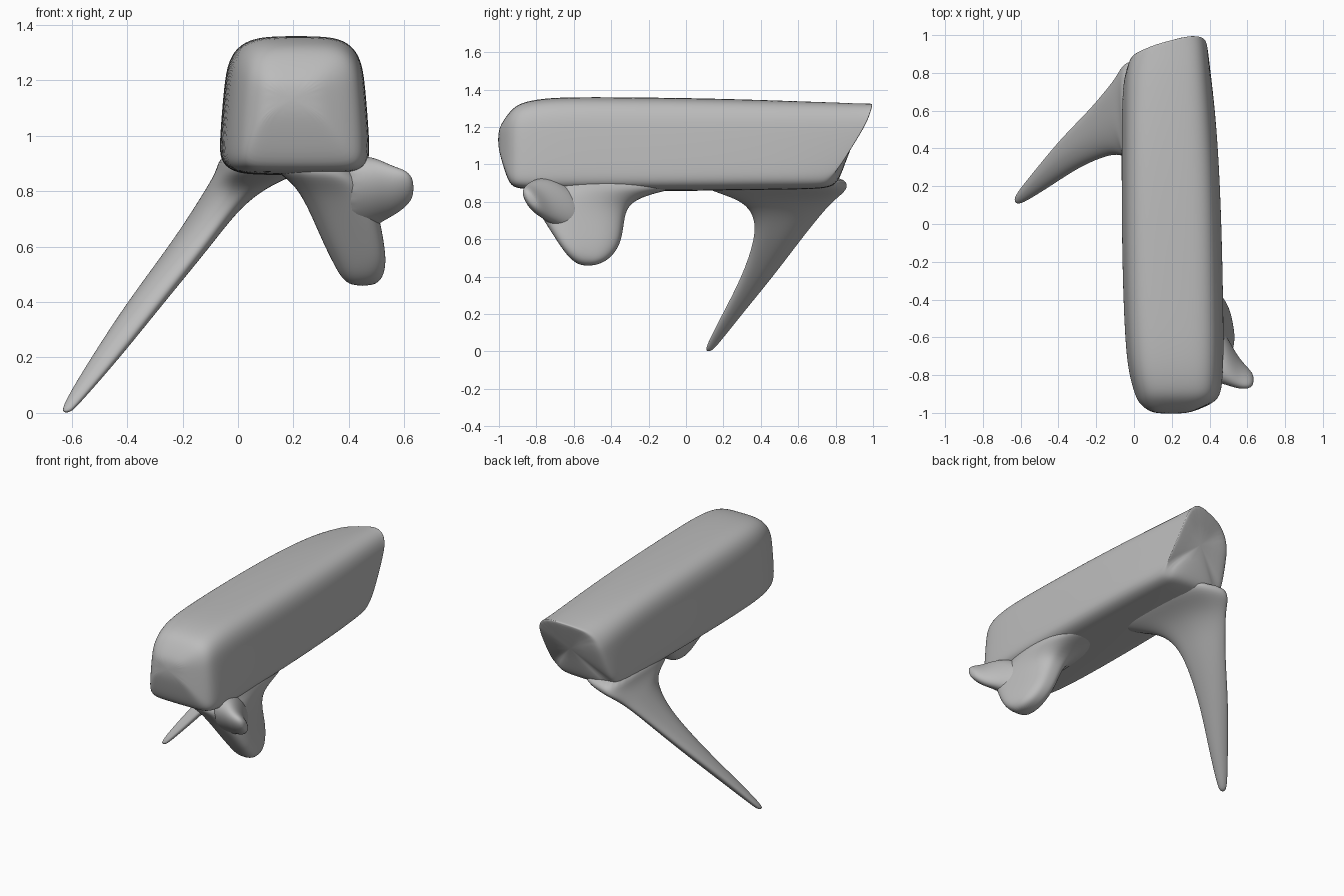
import bpy, bmesh
from math import cos, sin, pi, copysign

old = bpy.data.objects.get("Cube")
if old:
    bpy.data.objects.remove(old, do_unlink=True)

grey = bpy.data.materials.new("plain grey")
grey.use_nodes = True
grey.diffuse_color = (0.5, 0.5, 0.5, 1)
grey.node_tree.nodes["Principled BSDF"].inputs["Base Color"].default_value = (0.5, 0.5, 0.5, 1)


def loft(name, rings):
    """Skin a list of equal point rings, cap both ends and smooth the result."""
    bm = bmesh.new()
    rows = [[bm.verts.new(p) for p in ring] for ring in rings]
    n = len(rows[0])
    for a, b in zip(rows, rows[1:]):
        for i in range(n):
            j = (i + 1) % n
            bm.faces.new((a[i], a[j], b[j], b[i]))
    bm.faces.new(rows[0])
    bm.faces.new(rows[-1])
    bmesh.ops.recalc_face_normals(bm, faces=bm.faces)
    for f in bm.faces:
        f.smooth = True
    mesh = bpy.data.meshes.new(name)
    bm.to_mesh(mesh)
    bm.free()
    mesh.materials.append(grey)
    obj = bpy.data.objects.new(name, mesh)
    bpy.context.collection.objects.link(obj)
    sub = obj.modifiers.new("smooth", "SUBSURF")
    sub.levels = sub.render_levels = 2
    return obj


def unit_ring(power, n=24):
    """Rounded square outline; a higher power gives squarer corners."""
    out = []
    for i in range(n):
        c, s = cos(2 * pi * (i + 0.5) / n), sin(2 * pi * (i + 0.5) / n)
        out.append((copysign(abs(c) ** (2 / power), c), copysign(abs(s) ** (2 / power), s)))
    return out


def body_ring(y, x0, x1, z0, z1, belly=0.0, rake=0.0):
    """Upright section, narrower at the top, with a swollen underside.
    Rake from 0 to 1 pulls all but the top left corner forward."""
    ring = []
    for (u, v), (ur, vr) in zip(unit_ring(7), unit_ring(4)):
        if v > 0:
            u, v = ur, vr
        right, left = (1 - u) / 2, (1 + u) / 2
        low, high = (1 - v) / 2, (1 + v) / 2
        x = (x0 + x1) / 2 + u * (x1 - x0) / 2 * (0.95 - 0.07 * v)
        z = (z0 + z1) / 2 + v * (z1 - z0) / 2
        z -= belly * (1 - u * u) * low ** 4 + 0.07 * rake * right ** 2 * high
        back = rake * (0.13 * low ** 2.5 + 0.1 * right ** 2 + 0.13 * left ** 3 * low)
        ring.append((x, y - back, z))
    return ring


def level_ring(x0, x1, y0, y1, z, tilt=0.0, power=2.3, taper=0.0):
    """Level section filling the given extents; tilt pulls it to the diagonal,
    taper narrows its back."""
    ring = []
    k = 1 / (1 + tilt * tilt) ** 0.5
    for u, v in unit_ring(power):
        u *= 1 - taper * (1 + v) / 2
        ring.append(((x0 + x1) / 2 + (u + tilt * v) * k * (x1 - x0) / 2,
                     (y0 + y1) / 2 + (v + tilt * u) * k * (y1 - y0) / 2, z))
    return ring


# Long rounded block with a blunt nose and a raked back end
loft("body", [
    body_ring(-1.005, 0.11, 0.28, 1.09, 1.18),
    body_ring(-0.98, 0.06, 0.35, 1.0, 1.23),
    body_ring(-0.945, 0.02, 0.43, 0.89, 1.28),
    body_ring(-0.90, 0.0, 0.465, 0.87, 1.325),
    body_ring(-0.80, -0.03, 0.475, 0.865, 1.35),
    body_ring(-0.65, -0.05, 0.48, 0.865, 1.362, 0.01),
    body_ring(-0.3, -0.065, 0.475, 0.87, 1.36, 0.02),
    body_ring(0.1, -0.07, 0.465, 0.875, 1.355, 0.025),
    body_ring(0.5, -0.07, 0.445, 0.88, 1.345, 0.025, 0.1),
    body_ring(0.82, -0.065, 0.42, 0.88, 1.338, 0.02, 0.55),
    body_ring(0.96, -0.05, 0.41, 0.88, 1.335, 0.0, 0.95),
    body_ring(1.0, -0.03, 0.405, 0.90, 1.335, 0.0, 1.0),
    body_ring(1.008, 0.02, 0.402, 0.95, 1.333, 0.0, 0.9),
])

# Thin spike that flares into the underside near the back
loft("leg", [
    level_ring(-0.635, -0.605, 0.105, 0.135, 0.0),
    level_ring(-0.63, -0.57, 0.11, 0.17, 0.035, -0.05),
    level_ring(-0.53, -0.425, 0.195, 0.30, 0.2, -0.1),
    level_ring(-0.40, -0.265, 0.30, 0.465, 0.4, -0.15),
    level_ring(-0.25, -0.10, 0.37, 0.615, 0.6, -0.2),
    level_ring(-0.17, -0.01, 0.37, 0.71, 0.72, -0.25),
    level_ring(-0.12, 0.08, 0.31, 0.78, 0.80, -0.25),
    level_ring(-0.09, 0.17, 0.19, 0.83, 0.845, -0.2, 3),
    level_ring(-0.07, 0.26, 0.08, 0.86, 0.885, -0.15, 3.5),
    level_ring(-0.055, 0.26, 0.15, 0.83, 0.95, -0.1, 3.5),
])

# Rounded grip under the front, flat in front and narrow behind
loft("grip", [
    level_ring(0.41, 0.49, -0.56, -0.49, 0.458),
    level_ring(0.365, 0.53, -0.61, -0.42, 0.485, -0.05, 2.6, 0.2),
    level_ring(0.325, 0.545, -0.655, -0.37, 0.54, -0.1, 3, 0.35),
    level_ring(0.285, 0.54, -0.70, -0.34, 0.61, -0.1, 3.2, 0.4),
    level_ring(0.235, 0.52, -0.77, -0.33, 0.72, -0.1, 3.2, 0.4),
    level_ring(0.20, 0.50, -0.82, -0.30, 0.80, -0.05, 3, 0.3),
    level_ring(0.16, 0.48, -0.87, -0.16, 0.85, 0.0, 2.6, 0.15),
    level_ring(0.12, 0.465, -0.88, 0.0, 0.88),
    level_ring(0.14, 0.45, -0.85, -0.1, 0.95),
])


def knob_ring(x, y, z, ry, rz):
    """Upright sideways section whose top leans forward."""
    return [(x, y + u * ry - 0.5 * v * rz, z + v * rz) for u, v in unit_ring(2)]


# Small knob growing out of the left side of the grip
loft("knob", [
    knob_ring(0.36, -0.66, 0.78, 0.15, 0.15),
    knob_ring(0.46, -0.69, 0.785, 0.135, 0.145),
    knob_ring(0.51, -0.745, 0.80, 0.10, 0.115),
    knob_ring(0.56, -0.795, 0.80, 0.065, 0.09),
    knob_ring(0.61, -0.82, 0.81, 0.042, 0.065),
    knob_ring(0.634, -0.825, 0.812, 0.02, 0.03),
])
